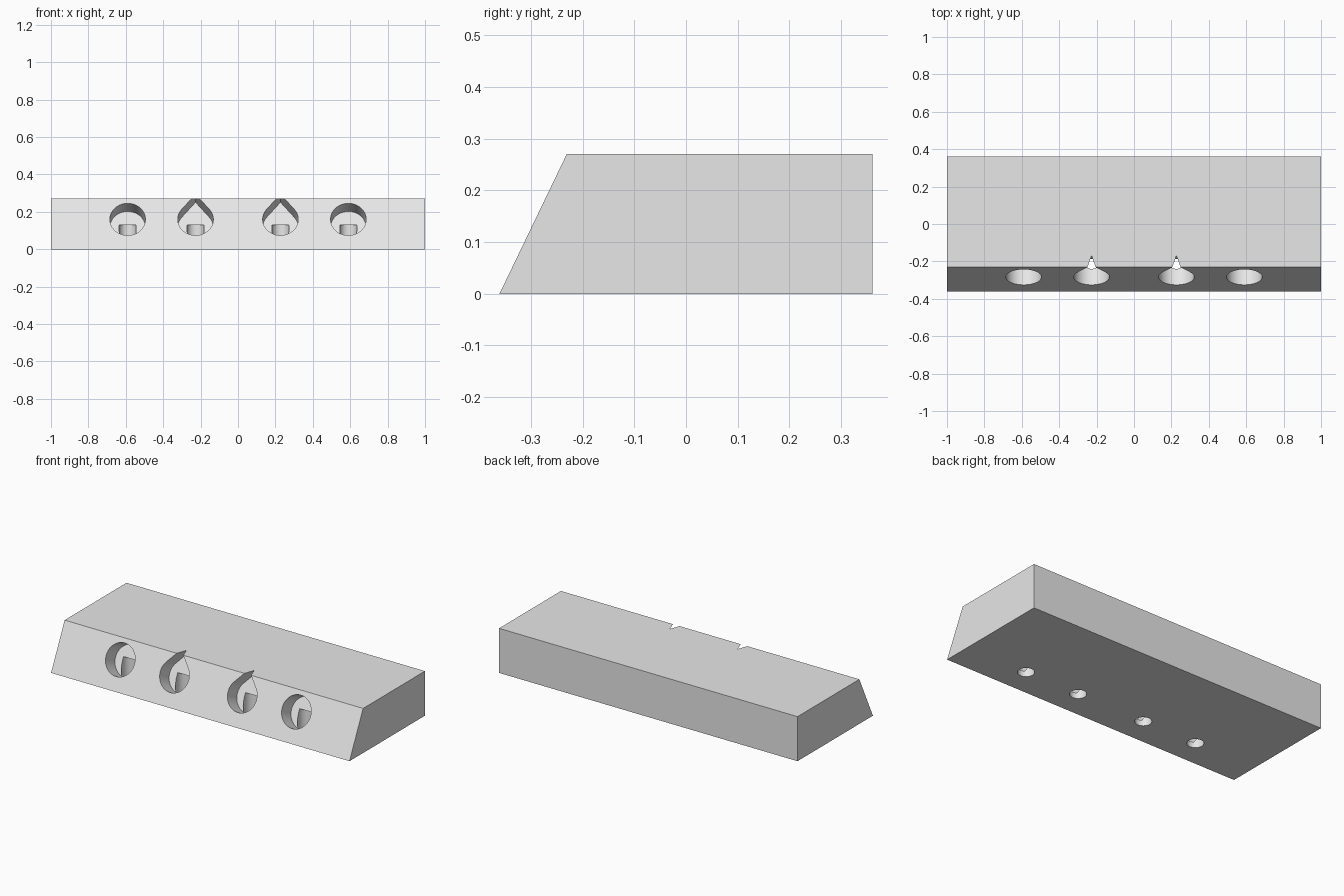
import bpy, bmesh, math
from mathutils import Matrix, Vector

cube = bpy.data.objects.get("Cube")
if cube:
    bpy.data.objects.remove(cube, do_unlink=True)

LENGTH = 2.0
HALF_DEPTH, TOP_FRONT, HEIGHT = 0.361, -0.231, 0.27
BORE_RADIUS, BORE_DEPTH, TIP = 0.095, 0.10, 0.149
PIN_RADIUS, PIN_TOP = 0.046, 0.13
SEGMENTS = 64

grey = bpy.data.materials.new("light_grey")
grey.use_nodes = True
grey.diffuse_color = (0.8, 0.8, 0.8, 1)
grey.node_tree.nodes["Principled BSDF"].inputs["Base Color"].default_value = (0.8, 0.8, 0.8, 1)


def prism(name, section, low, high, matrix):
    """Extrude a flat section along local z, then place it."""
    bm = bmesh.new()
    face = bm.faces.new([bm.verts.new((x, y, low)) for x, y in section])
    out = bmesh.ops.extrude_face_region(bm, geom=[face])
    moved = [g for g in out["geom"] if isinstance(g, bmesh.types.BMVert)]
    bmesh.ops.translate(bm, verts=moved, vec=(0, 0, high - low))
    bm.transform(matrix)
    bmesh.ops.recalc_face_normals(bm, faces=bm.faces)
    mesh = bpy.data.meshes.new(name)
    bm.to_mesh(mesh)
    bm.free()
    mesh.materials.append(grey)
    obj = bpy.data.objects.new(name, mesh)
    bpy.context.collection.objects.link(obj)
    return obj


def circle(radius):
    steps = [math.tau * i / SEGMENTS for i in range(SEGMENTS)]
    return [(radius * math.sin(a), radius * math.cos(a)) for a in steps]


def teardrop(radius, tip):
    """Circle arc closed by two tangents meeting at a point."""
    start = math.acos(radius / tip)
    sweep = math.tau - 2 * start
    steps = [start + sweep * i / SEGMENTS for i in range(SEGMENTS + 1)]
    return [(0, tip)] + [(radius * math.sin(a), radius * math.cos(a)) for a in steps]


# Block with a sloped front, extruded along x
profile = [(-HALF_DEPTH, 0), (HALF_DEPTH, 0), (HALF_DEPTH, HEIGHT), (TOP_FRONT, HEIGHT)]
along_x = Matrix(((0, 0, 1, 0), (1, 0, 0, 0), (0, 1, 0, 0), (0, 0, 0, 1)))
block = prism("sloped_block", profile, -LENGTH / 2, LENGTH / 2, along_x)

# Bores square to the slope, each met by a pin hole from below
slope = math.atan2(HEIGHT, TOP_FRONT + HALF_DEPTH)
mouth_z = 0.16
mouth_y = -HALF_DEPTH + mouth_z / math.tan(slope)
pin_y = mouth_y + BORE_DEPTH * math.sin(slope)
cutters = []
for side in (-1, 1):
    for x, section in ((0.59, circle(BORE_RADIUS)), (0.227, teardrop(BORE_RADIUS, TIP))):
        place = Matrix.Translation(Vector((side * x, mouth_y, mouth_z))) @ Matrix.Rotation(slope, 4, "X")
        cutters.append(prism("bore_cutter", section, -BORE_DEPTH, 0.15, place))
        place = Matrix.Translation(Vector((side * x, pin_y, 0)))
        cutters.append(prism("pin_hole_cutter", circle(PIN_RADIUS), -0.1, PIN_TOP, place))

bpy.ops.object.select_all(action="DESELECT")
block.select_set(True)
bpy.context.view_layer.objects.active = block
for cutter in cutters:
    cutter.hide_render = True
    cut = block.modifiers.new("cut", "BOOLEAN")
    cut.operation = "DIFFERENCE"
    cut.solver = "EXACT"
    cut.object = cutter
    bpy.ops.object.modifier_apply(modifier=cut.name)
    bpy.data.objects.remove(cutter, do_unlink=True)

bpy.ops.object.shade_smooth_by_angle(angle=math.radians(30))
